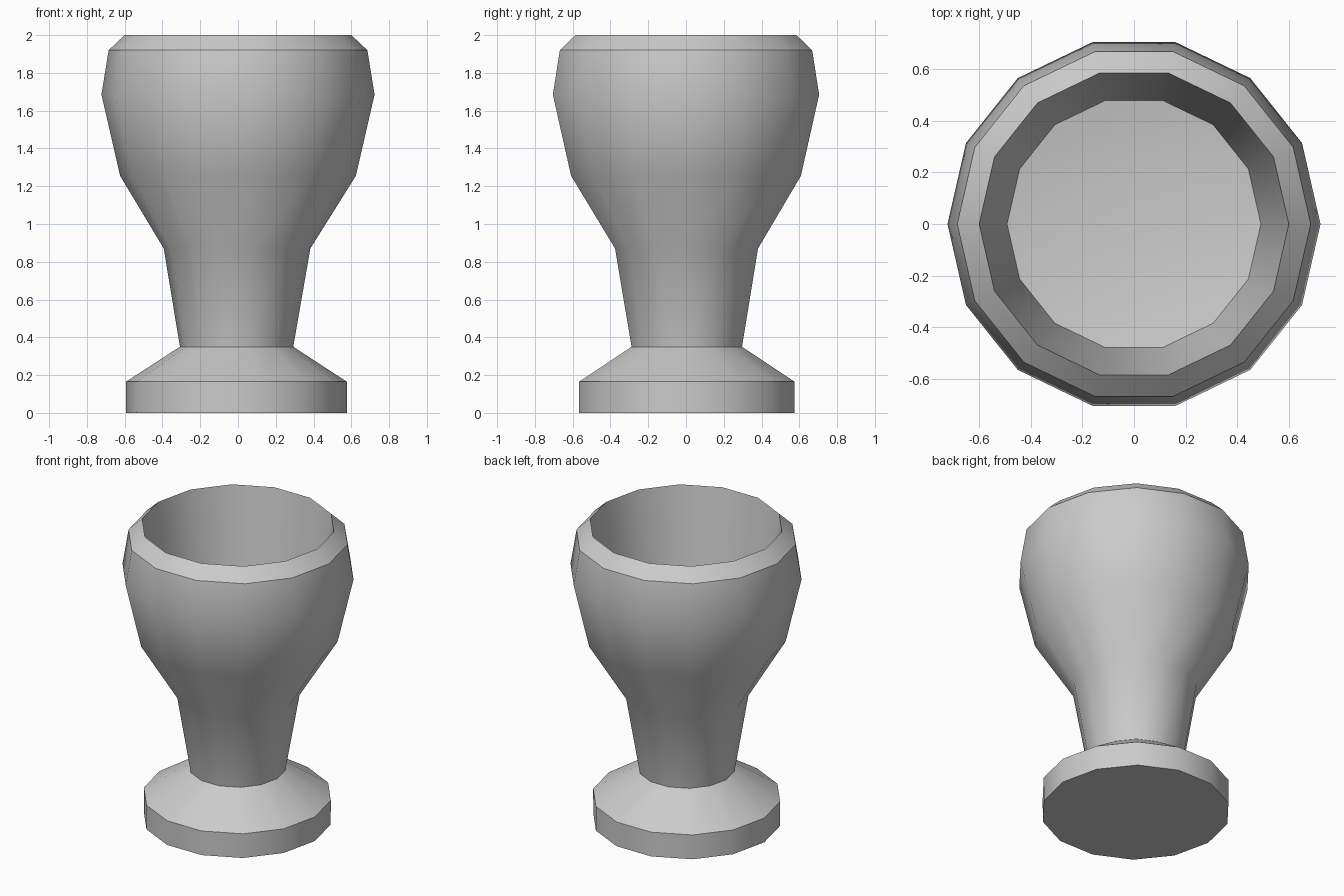
import bpy
import bmesh
from math import cos, sin, tau, radians

cube = bpy.data.objects.get("Cube")
if cube:
    bpy.data.objects.remove(cube, do_unlink=True)

SIDES = 14

# Single plain grey
grey = bpy.data.materials.new("plain_grey")
grey.use_nodes = True
colour = (0.6, 0.6, 0.6, 1)
grey.diffuse_color = colour
grey.node_tree.nodes["Principled BSDF"].inputs["Base Color"].default_value = colour

# Profile (radius, height): foot, stem, bowl outside, rim, bowl inside
profile = [
    (0.585, 0), (0.585, 0.165), (0.30, 0.35),
    (0.388, 0.87), (0.624, 1.255), (0.723, 1.685),
    (0.685, 1.92), (0.60, 2.0), (0.492, 1.25),
]


def add_ring(bm, radius, z):
    """Polygon ring; the foot sits very slightly off the bowl's axis."""
    lean = 1 - z / 2 if z < 1 else 0
    return [bm.verts.new((radius * cos(tau * i / SIDES) - 0.009 * lean,
                          radius * sin(tau * i / SIDES) + 0.005 * lean, z))
            for i in range(SIDES)]


bm = bmesh.new()
rings = [add_ring(bm, r, z) for r, z in profile]

# Walls
for low, high in zip(rings, rings[1:]):
    for i in range(SIDES):
        j = (i + 1) % SIDES
        bm.faces.new((low[i], low[j], high[j], high[i]))

# Underside and the shallow dished floor inside the bowl
bm.faces.new(reversed(rings[0]))
centre = bm.verts.new((0, 0, 1.17))
floor = rings[-1]
for i in range(SIDES):
    bm.faces.new((floor[i], floor[(i + 1) % SIDES], centre))

bmesh.ops.recalc_face_normals(bm, faces=bm.faces)
mesh = bpy.data.meshes.new("goblet")
bm.to_mesh(mesh)
bm.free()
mesh.materials.append(grey)

goblet = bpy.data.objects.new("goblet", mesh)
bpy.context.collection.objects.link(goblet)
bpy.ops.object.select_all(action='DESELECT')
goblet.select_set(True)
bpy.context.view_layer.objects.active = goblet
bpy.ops.object.shade_smooth_by_angle(angle=radians(30))
